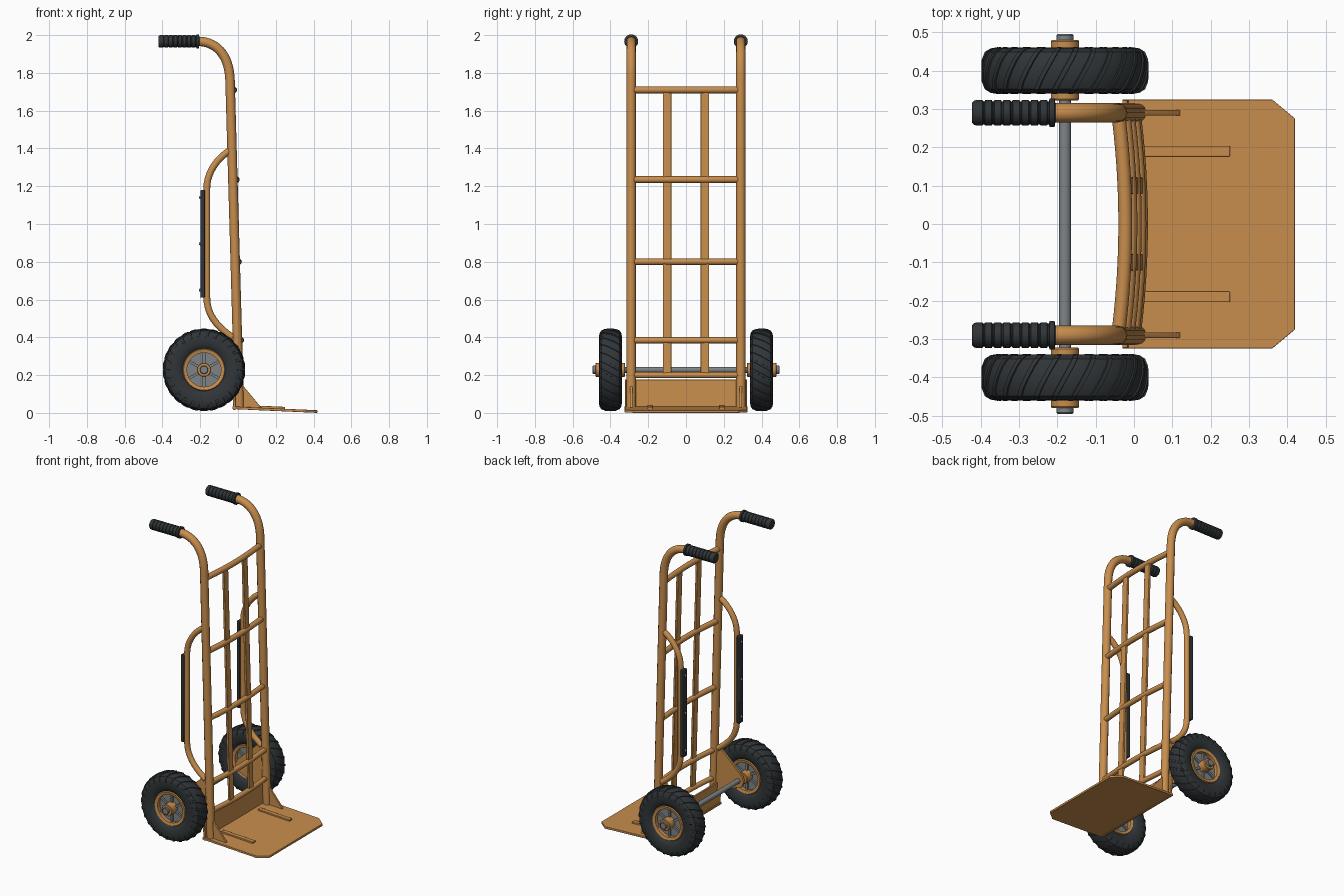
import bpy, bmesh, math
from mathutils import Vector, Matrix
from mathutils.geometry import interpolate_bezier

if "Cube" in bpy.data.objects:
    bpy.data.objects.remove(bpy.data.objects["Cube"])


def material(name, rgb):
    m = bpy.data.materials.new(name)
    m.diffuse_color = (*rgb, 1)
    m.use_nodes = True
    m.node_tree.nodes["Principled BSDF"].inputs["Base Color"].default_value = m.diffuse_color
    return m


ORANGE = material("orange_paint", (0.58, 0.27, 0.075))
RUBBER = material("rubber", (0.03, 0.036, 0.039))
STEEL = material("steel", (0.21, 0.23, 0.24))


def finish(ob, mat, angle=35):
    ob.data.materials.clear()
    ob.data.materials.append(mat)
    bpy.ops.object.select_all(action='DESELECT')
    ob.select_set(True)
    bpy.context.view_layer.objects.active = ob
    bpy.ops.object.shade_smooth_by_angle(angle=math.radians(angle))
    return ob


def from_bmesh(name, bm, mat, bevel=0):
    bmesh.ops.recalc_face_normals(bm, faces=bm.faces)
    me = bpy.data.meshes.new(name)
    bm.to_mesh(me)
    bm.free()
    ob = bpy.data.objects.new(name, me)
    bpy.context.collection.objects.link(ob)
    if bevel:
        mod = ob.modifiers.new("edge", 'BEVEL')
        mod.width, mod.segments = bevel, 2
    return finish(ob, mat)


def tube(name, pts, r, mat):
    """Round capped tube swept along a path."""
    cu = bpy.data.curves.new(name, 'CURVE')
    cu.dimensions = '3D'
    cu.bevel_depth, cu.bevel_resolution, cu.use_fill_caps = r, 4, True
    sp = cu.splines.new('POLY')
    sp.points.add(len(pts) - 1)
    for p, co in zip(sp.points, pts):
        p.co = (*co, 1)
    ob = bpy.data.objects.new(name, cu)
    bpy.context.collection.objects.link(ob)
    bpy.ops.object.select_all(action='DESELECT')
    ob.select_set(True)
    bpy.context.view_layer.objects.active = ob
    bpy.ops.object.convert(target='MESH')
    return finish(bpy.context.object, mat, 50)


def box(name, size, loc, mat, tilt=0, bevel=0.002):
    bm = bmesh.new()
    M = Matrix.Translation(loc) @ Matrix.Rotation(tilt, 4, 'Y') @ Matrix.Diagonal((*size, 1))
    bmesh.ops.create_cube(bm, size=1, matrix=M)
    return from_bmesh(name, bm, mat, bevel)


def plate(name, pts, depth, mat, bevel=0.002):
    """Outline of 3D points extruded along a vector."""
    bm = bmesh.new()
    f = bm.faces.new([bm.verts.new(p) for p in pts])
    g = bmesh.ops.extrude_face_region(bm, geom=[f])['geom']
    bmesh.ops.translate(bm, vec=depth, verts=[v for v in g if isinstance(v, bmesh.types.BMVert)])
    return from_bmesh(name, bm, mat, bevel)


def lathe(name, profile, center, axis, mat, steps=48):
    """Profile of (radius, offset along axis) turned round an axis through center."""
    bm = bmesh.new()
    a, c = Vector(axis), Vector(center)
    vs = [bm.verts.new(c + a * h + Vector((0, 0, r))) for r, h in profile]
    es = [bm.edges.new(e) for e in zip(vs, vs[1:])]
    bmesh.ops.spin(bm, geom=vs + es, cent=c, axis=a, angle=2 * math.pi, steps=steps)
    bmesh.ops.remove_doubles(bm, verts=bm.verts, dist=1e-5)
    return from_bmesh(name, bm, mat)


def bez(points, n=12):
    return interpolate_bezier(*[Vector(p) for p in points], n)


def rail_x(z):
    return 0.008 - 0.0285 * z


TILT = -0.0285
AX, AZ = -0.18, 0.228   # axle position

# Ladder frame: bowed crossbars and upright slats
for i, (z, r) in enumerate([(1.71, 0.018), (1.235, 0.018), (0.8, 0.017), (0.385, 0.017), (0.2, 0.016)]):
    pts = [(rail_x(z) + 0.018 * (1 - (k / 6) ** 2), 0.285 * k / 6, z) for k in range(-6, 7)]
    tube(f"crossbar_{i + 1}", pts, r, ORANGE)
for s in (1, -1):
    box("upright_slat", (0.014, 0.044, 1.50), (rail_x(0.95) + 0.018, s * 0.1, 0.95), ORANGE, TILT)

# Back plate and toe plate
box("back_plate", (0.013, 0.645, 0.16), (-0.021, 0, 0.096), ORANGE, TILT)
outline = [(-0.03, -0.325), (0.36, -0.325), (0.42, -0.275), (0.42, 0.275), (0.36, 0.325), (-0.03, 0.325)]
plate("toe_plate", [(x, y, 0.019 - 0.045 * x) for x, y in outline], (0, 0, 0.014), ORANGE)

# Axle
tube("axle", [(AX, -0.48, AZ), (AX, 0.48, AZ)], 0.016, STEEL)

# Tyre half section: offset from the middle and radius
TREAD = [(0.060, 0.172), (0.057, 0.190), (0.048, 0.205), (0.028, 0.213), (0, 0.215)]
TREAD += [(-w, r) for w, r in TREAD[-2::-1]]


def tread_lugs(center, lugs=26):
    bm = bmesh.new()
    for i in range(lugs):
        rows = []
        for w, r in TREAD:
            a = 2 * math.pi * i / lugs + 2.6 * w
            ring = []
            for da, k in ((-0.04, -0.004), (-0.03, 0.004), (0.03, 0.004), (0.04, -0.004)):
                rr, ww = r + k, w * (1 + k * 4)
                ring.append(bm.verts.new(Vector(center) + Vector(
                    (rr * math.sin(a + da), ww, rr * math.cos(a + da)))))
            rows.append(ring)
        for p, q in zip(rows, rows[1:]):
            for k in range(4):
                bm.faces.new((p[k], p[(k + 1) % 4], q[(k + 1) % 4], q[k]))
        bm.faces.new(rows[0])
        bm.faces.new(rows[-1])
    from_bmesh("tyre_tread", bm, RUBBER)


for s in (1, -1):
    y = s * 0.29

    # Side rail bending back into the handle
    top = bez([(rail_x(1.76), y, 1.76), (-0.046, y, 1.89), (-0.11, y, 1.967), (-0.215, y, 1.967)], 16)
    tube("side_rail", [(rail_x(0.03), y, 0.03)] + list(top) + [(-0.40, y, 1.967)], 0.025, ORANGE)

    # Ribbed grip with a collar
    prof = [(0, -0.422), (0.026, -0.422), (0.031, -0.418)]
    for k in range(8):
        x = -0.412 + k * 0.024
        prof += [(0.033, x), (0.033, x + 0.017), (0.030, x + 0.019), (0.030, x + 0.022)]
    prof += [(0.037, -0.220), (0.037, -0.207), (0.025, -0.205)]
    lathe("grip", prof, (0, y, 1.967), (1, 0, 0), RUBBER, 32)

    # Stair skid loop with rubber strip and bolts
    loop = bez([(rail_x(1.395), y, 1.395), (-0.10, y, 1.36), (-0.165, y, 1.28), (-0.165, y, 1.19)])
    loop += bez([(-0.165, y, 0.61), (-0.165, y, 0.52), (-0.11, y, 0.455), (-0.03, y, 0.40)])
    tube("skid_loop", loop, 0.018, ORANGE)
    box("skid_strip", (0.022, 0.04, 0.57), (-0.187, y, 0.895), RUBBER, 0, 0.004)
    for z in (1.14, 0.895, 0.65):
        lathe("skid_bolt", [(0, -0.007), (0.006, -0.006), (0.009, 0.002)], (-0.2, y, z), (1, 0, 0), STEEL, 12)

    # Front gusset, toe plate rib and axle bracket
    plate("toe_gusset", [(0.0, y - 0.007, 0.02), (0.12, y - 0.007, 0.024), (0.12, y - 0.007, 0.032),
                         (0.03, y - 0.007, 0.14), (0.0, y - 0.007, 0.15)], (0, 0.014, 0), ORANGE)
    box("toe_rib", (0.23, 0.028, 0.012), (0.135, s * 0.19, 0.031), ORANGE, 0.045)
    bracket = [(0, 0.40), (-0.045, 0.415), (-0.205, 0.265), (-0.22, 0.228), (-0.205, 0.192), (-0.17, 0.18), (0, 0.10)]
    plate("axle_bracket", [(x, y - 0.008, z) for x, z in bracket], (0, 0.016, 0), ORANGE)

    # Wheel: tyre, tread, rim, disc, spokes, hub and axle nut
    c, out = (AX, s * 0.40, AZ), (0, s, 0)
    tyre = [(0.105, 0.036), (0.118, 0.050), (0.140, 0.058)] + [(r, w) for w, r in TREAD]
    tyre += [(0.140, -0.058), (0.118, -0.050), (0.105, -0.036), (0.105, 0.036)]
    lathe("tyre", tyre, c, out, RUBBER, 64)
    tread_lugs(c)
    lathe("rim", [(0.090, -0.046), (0.108, -0.050), (0.112, -0.044), (0.106, -0.03), (0.106, 0.03),
                  (0.112, 0.044), (0.108, 0.050), (0.090, 0.046), (0.090, -0.046)], c, out, ORANGE)
    lathe("wheel_disc", [(0, -0.022), (0.092, -0.022), (0.092, 0.022), (0, 0.022)], c, out, STEEL)
    bm = bmesh.new()
    for k in range(6):
        M = (Matrix.Translation(c) @ Matrix.Rotation(k * math.pi / 3, 4, 'Y')
             @ Matrix.Translation((0, 0, 0.06)) @ Matrix.Diagonal((0.014, 0.066, 0.066, 1)))
        bmesh.ops.create_cube(bm, size=1, matrix=M)
    from_bmesh("wheel_spokes", bm, STEEL)
    lathe("hub", [(0, -0.078), (0.034, -0.078), (0.037, -0.074), (0.037, 0.076), (0.034, 0.080), (0, 0.080)],
          c, out, ORANGE, 32)
    lathe("axle_nut", [(0.022, 0.075), (0.022, 0.092), (0.019, 0.095), (0, 0.095)], c, out, STEEL, 24)
